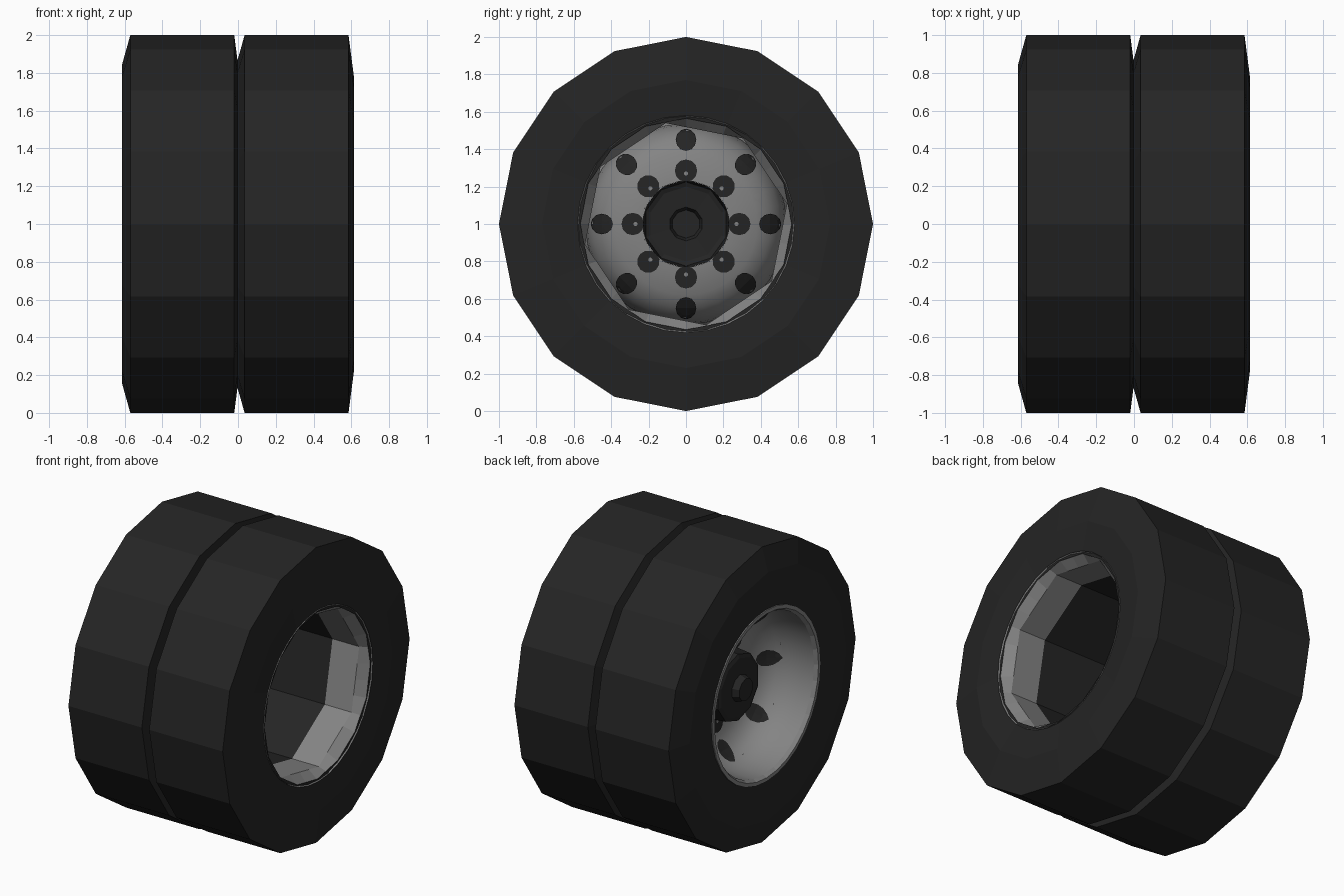
import bpy, bmesh, math

if "Cube" in bpy.data.objects:
    bpy.data.objects.remove(bpy.data.objects["Cube"])

def material(name, v):
    m = bpy.data.materials.new(name)
    m.diffuse_color = (v, v, v, 1)
    m.use_nodes = True
    m.node_tree.nodes["Principled BSDF"].inputs["Base Color"].default_value = m.diffuse_color
    return m

RUBBER = material("black rubber", 0.018)
STEEL = material("grey steel", 0.23)


def finish(name, bm, mat, smooth=None):
    bmesh.ops.recalc_face_normals(bm, faces=bm.faces)
    me = bpy.data.meshes.new(name)
    bm.to_mesh(me)
    bm.free()
    me.materials.append(mat)
    ob = bpy.data.objects.new(name, me)
    bpy.context.collection.objects.link(ob)
    if smooth:
        bpy.ops.object.select_all(action='DESELECT')
        bpy.context.view_layer.objects.active = ob
        ob.select_set(True)
        bpy.ops.object.shade_smooth_by_angle(angle=math.radians(smooth))
    return ob


def lathe(name, profile, sides, mat, start=0.0, closed=False, cap=False, smooth=None):
    """Spin (x, radius) points around the axle; start is in degrees."""
    bm = bmesh.new()
    rings = []
    for x, r in profile:
        rings.append([bm.verts.new((x, r * math.cos(t), 1 + r * math.sin(t)))
                      for t in (math.radians(start) + 2 * math.pi * i / sides
                                for i in range(sides))])
    pairs = list(zip(rings, rings[1:]))
    if closed:
        pairs.append((rings[-1], rings[0]))
    for a, b in pairs:
        for i in range(sides):
            j = (i + 1) % sides
            bm.faces.new((a[i], a[j], b[j], b[i]))
    if cap:
        bm.faces.new(rings[-1])
    return finish(name, bm, mat, smooth)


# Two tyres, the second a shifted copy of the first
TYRE = [(-0.595, 0.565), (-0.615, 0.84), (-0.57, 1.0), (-0.02, 1.0),
        (0.01, 0.77), (-0.01, 0.565)]
for side, shift in (("outer", 0.0), ("inner", 0.605)):
    lathe(side + "_tyre", [(x + shift, r) for x, r in TYRE], 16, RUBBER)

# Outer wheel: lip and smooth bowl
lathe("outer_rim_lip", [(-0.59, 0.58), (-0.604, 0.58), (-0.604, 0.555), (-0.58, 0.54)],
      32, STEEL)
DISH = [(-0.58, 0.54), (-0.49, 0.538), (-0.42, 0.528), (-0.33, 0.50),
        (-0.28, 0.45), (-0.235, 0.38), (-0.225, 0.23)]
lathe("outer_wheel_dish", DISH, 32, STEEL, smooth=35)

# Inner wheel: round lip narrowing to an eight-sided barrel
bm = bmesh.new()
outer, mouth, front = [], [], []
for i in range(32):
    t = math.radians(11.25 * i)
    local = math.radians((11.25 * i - 11.25) % 45 - 22.5)
    r8 = 0.55 * math.cos(math.radians(22.5)) / math.cos(local)
    c, s = math.cos(t), math.sin(t)
    front.append(bm.verts.new((0.59, 0.58 * c, 1 + 0.58 * s)))
    outer.append(bm.verts.new((0.604, 0.58 * c, 1 + 0.58 * s)))
    mouth.append(bm.verts.new((0.53, r8 * c, 1 + r8 * s)))
for a, b in ((front, outer), (outer, mouth)):
    for i in range(32):
        j = (i + 1) % 32
        bm.faces.new((a[i], a[j], b[j], b[i]))
finish("inner_rim_lip", bm, STEEL)
lathe("inner_barrel_bright", [(0.53, 0.55), (0.33, 0.55)], 8, STEEL, 11.25)
lathe("inner_barrel_dark", [(0.33, 0.55), (0.0, 0.55), (-0.36, 0.55)], 8, RUBBER, 11.25)

# Hub with its centre cap
lathe("hub", [(-0.22, 0.24), (-0.39, 0.225), (-0.40, 0.20), (-0.405, 0.09),
              (-0.45, 0.075)], 10, RUBBER, 18, cap=True)


def dish_x(r):
    for (x0, r0), (x1, r1) in zip(DISH, DISH[1:]):
        if r1 <= r <= r0:
            return x0 + (x1 - x0) * (r - r0) / (r1 - r0)
    return DISH[-1][0]


def spots(name, radius, size, stretch, mat, offset):
    """Eight round plates that follow the dish surface on both sides."""
    bm = bmesh.new()
    for k in range(8):
        a = math.pi * k / 4
        for side in (-offset, offset):
            def point(f, b):
                r = radius + f * size * stretch * math.cos(b)
                w = f * size * math.sin(b)
                y = r * math.cos(a) - w * math.sin(a)
                z = r * math.sin(a) + w * math.cos(a)
                return bm.verts.new((dish_x(math.hypot(y, z)) + side, y, 1 + z))
            mid = point(0, 0)
            rings = [[point(f, 2 * math.pi * i / 12) for i in range(12)]
                     for f in (0.35, 0.7, 1.0)]
            for i in range(12):
                j = (i + 1) % 12
                bm.faces.new((mid, rings[0][i], rings[0][j]))
                for p, q in zip(rings, rings[1:]):
                    bm.faces.new((p[i], q[i], q[j], p[j]))
    finish(name, bm, mat)


# Hand holes, wheel nuts and bright stud tips
spots("hand_holes", 0.45, 0.055, 1.08, RUBBER, 0.008)
spots("wheel_nuts", 0.285, 0.06, 1.0, RUBBER, 0.006)
spots("stud_tips", 0.27, 0.011, 1.0, STEEL, 0.009)
